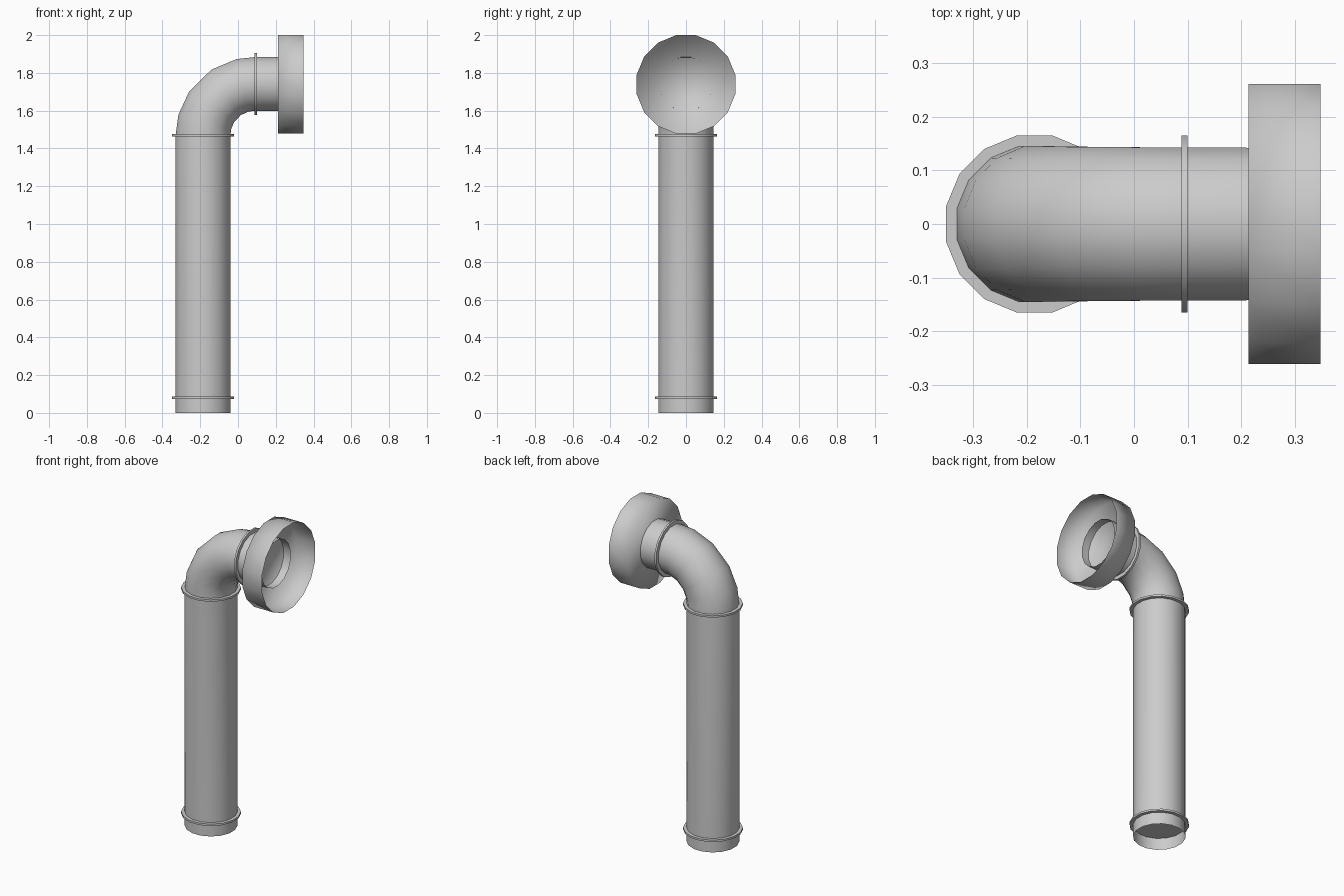
import bpy, bmesh, math
from mathutils import Vector

if "Cube" in bpy.data.objects:
    bpy.data.objects.remove(bpy.data.objects["Cube"])

SIDES = 16
X0, Z1 = -0.185, 1.741      # pipe axis x, outlet axis z


def sweep(name, stations, caps=(False, False), smooth_angle=40):
    """Skin 16-sided rings; each station is (x, z, tilt, radius), tilt 0 = up, 90 = +x."""
    bm = bmesh.new()
    rings = []
    for x, z, tilt, r in stations:
        t = math.radians(tilt)
        n = Vector((math.cos(t), 0, -math.sin(t)))
        ring = []
        for i in range(SIDES):
            a = 2 * math.pi * (i + 0.5) / SIDES
            p = Vector((x, 0, z)) + n * (r * math.cos(a)) + Vector((0, r * math.sin(a), 0))
            ring.append(bm.verts.new(p))
        rings.append(ring)
    for a, b in zip(rings, rings[1:]):
        for i in range(SIDES):
            j = (i + 1) % SIDES
            bm.faces.new((a[i], a[j], b[j], b[i]))
    if caps[0]:
        bm.faces.new(rings[0][::-1])
    if caps[1]:
        bm.faces.new(rings[-1])
    me = bpy.data.meshes.new(name)
    bm.to_mesh(me)
    bm.free()
    ob = bpy.data.objects.new(name, me)
    bpy.context.collection.objects.link(ob)
    bpy.ops.object.select_all(action='DESELECT')
    ob.select_set(True)
    bpy.context.view_layer.objects.active = ob
    bpy.ops.object.shade_smooth_by_angle(angle=math.radians(smooth_angle))
    return ob


# Pipe: open vertical run, elbow, and outlet stub reaching into the bell
bend_r, bend_x, bend_z = 0.27, 0.085, Z1 - 0.27
path = [(X0, 0, 0, 0.148)]
for ang in (0, 15, 34, 57, 77, 90):
    t = math.radians(ang)
    path.append((bend_x - bend_r * math.cos(t), bend_z + bend_r * math.sin(t),
                 ang, 0.148 - 0.003 * ang / 90))
path.append((0.262, Z1, 90, 0.1445))
sweep("pipe", path)

# Thin solid joint flanges
H = 0.006
for name, z in (("lower_flange", 0.08), ("upper_flange", 1.47)):
    sweep(name, [(X0, z - H, 0, 0.168), (X0, z + H, 0, 0.168)], (True, True))
sweep("outlet_flange", [(0.094 - H, Z1, 90, 0.168), (0.094 + H, Z1, 90, 0.168)], (True, True))

# Open bell mouth with closed back, smooth all over
sweep("bell_mouth", [(0.213, Z1 - 0.002, 90, 0.266), (0.347, Z1 - 0.002, 90, 0.266)],
      (True, False), 180)
